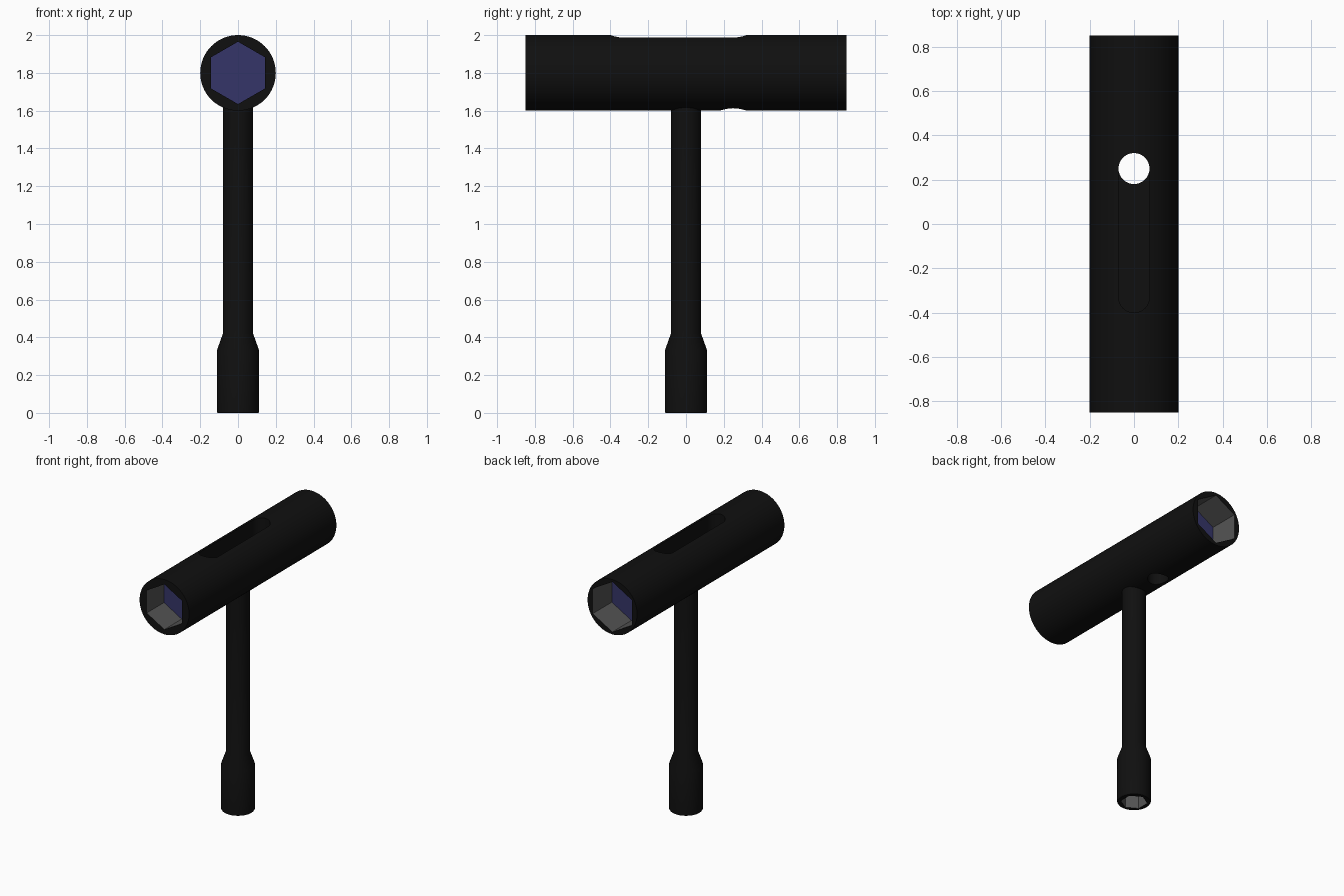
import bpy, bmesh, math
from mathutils import Matrix

if "Cube" in bpy.data.objects:
    bpy.data.objects.remove(bpy.data.objects["Cube"])


def material(name, rgb):
    m = bpy.data.materials.new(name)
    m.diffuse_color = (*rgb, 1)
    m.use_nodes = True
    m.node_tree.nodes["Principled BSDF"].inputs["Base Color"].default_value = m.diffuse_color
    return m


BLACK = material("black", (0.005, 0.005, 0.005))
GREY = material("grey", (0.09, 0.09, 0.09))
VIOLET = material("violet", (0.035, 0.035, 0.14))
ALONG_Y = Matrix.Translation((0, 0, 1.8)) @ Matrix.Rotation(math.pi / 2, 4, 'X')


def circle(r, n, offset=0.0, y=0.0, start=0.0, sweep=math.tau):
    return [(r * math.cos(offset + math.tau * i / n),
             y + r * math.sin(offset + math.tau * i / n)) for i in range(n)]


def loft(name, sections, matrix=Matrix()):
    """Solid through a stack of (outline, z) sections."""
    bm = bmesh.new()
    rings = [[bm.verts.new((x, y, z)) for x, y in pts] for pts, z in sections]
    for a, b in zip(rings, rings[1:]):
        for i in range(len(a)):
            j = (i + 1) % len(a)
            bm.faces.new((a[i], a[j], b[j], b[i]))
    bm.faces.new(rings[0][::-1])
    bm.faces.new(rings[-1])
    bm.transform(matrix)
    bmesh.ops.recalc_face_normals(bm, faces=bm.faces)
    me = bpy.data.meshes.new(name)
    bm.to_mesh(me)
    bm.free()
    ob = bpy.data.objects.new(name, me)
    bpy.context.collection.objects.link(ob)
    for m in (BLACK, GREY, VIOLET):
        me.materials.append(m)
    return ob


def hex_cutter(r, z0, z1, matrix=Matrix()):
    pts = circle(r, 6, math.pi / 6)
    return loft("hex_cutter", [(pts, z0), (pts, z1)], matrix)


def finish(ob, cutters, rule):
    """Cut the part, colour its faces by rule and smooth it."""
    bpy.ops.object.select_all(action='DESELECT')
    bpy.context.view_layer.objects.active = ob
    ob.select_set(True)
    for c in cutters:
        mod = ob.modifiers.new("cut", 'BOOLEAN')
        mod.operation, mod.solver, mod.object = 'DIFFERENCE', 'EXACT', c
        bpy.ops.object.modifier_apply(modifier=mod.name)
        bpy.data.objects.remove(c)
    for p in ob.data.polygons:
        p.material_index = rule(p.center, p.normal)
    bpy.ops.object.shade_smooth_by_angle(angle=math.radians(30))


# handle: round bar with a hex socket in each end, a top slot and a through hole
bar = circle(0.2, 64)
handle = loft("handle", [(bar, -0.85), (bar, 0.85)], ALONG_Y)
slot = ([(0.07 * math.cos(t * math.pi / 16), 0.25 + 0.07 * math.sin(t * math.pi / 16)) for t in range(17)]
        + [(-0.07 * math.cos(t * math.pi / 16), -0.33 - 0.07 * math.sin(t * math.pi / 16)) for t in range(17)])
hole = circle(0.07, 32, y=0.25)


def handle_rule(c, n):
    if 0.6 < abs(c.y) < 0.845 and math.hypot(c.x, c.z - 1.8) < 0.19:
        return 2 if abs(n.y) > 0.9 else 1
    return 0


finish(handle, [
    hex_cutter(0.165, 0.65, 0.95, ALONG_Y),
    hex_cutter(0.183, -0.95, -0.63, ALONG_Y),
    loft("slot_cutter", [(slot, 1.8), (slot, 2.2)]),
    loft("hole_cutter", [(hole, 1.4), (hole, 2.3)]),
], handle_rule)

# shaft: thin rod flaring into a small socket at the bottom
rod = [(0.108, 0.0), (0.112, 0.006), (0.112, 0.33), (0.08, 0.42), (0.08, 1.7)]
shaft = loft("shaft", [(circle(r, 48), z) for r, z in rod])


def shaft_rule(c, n):
    if 0.003 < c.z < 0.25 and math.hypot(c.x, c.y) < 0.1:
        return 2 if abs(n.z) > 0.9 else 1
    return 0


finish(shaft, [hex_cutter(0.09, -0.1, 0.2)], shaft_rule)
